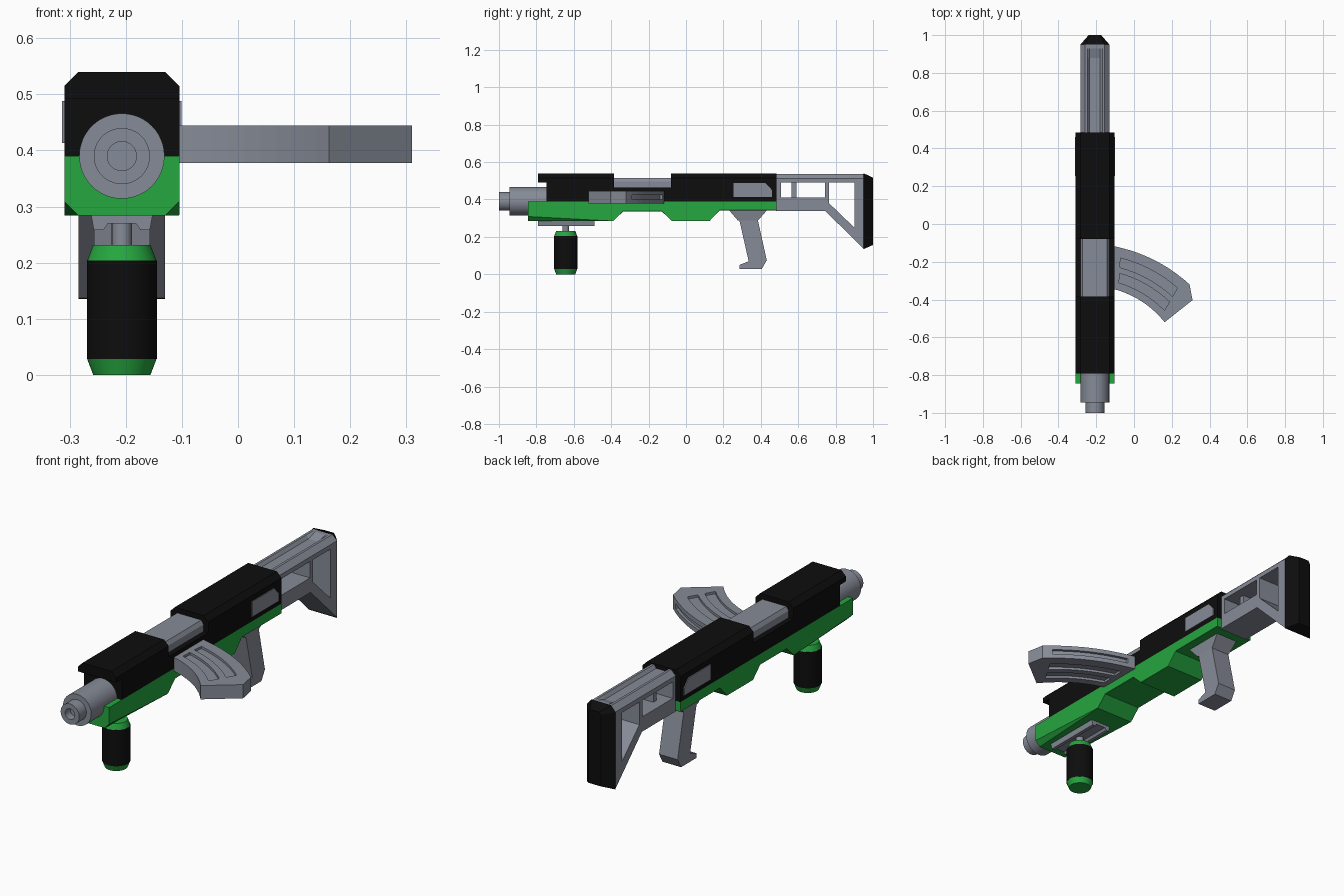
import bpy, bmesh, math
from mathutils import Vector

if "Cube" in bpy.data.objects:
    bpy.data.objects.remove(bpy.data.objects["Cube"])

CX = -0.207   # centre line of the body


def material(name, col):
    m = bpy.data.materials.new(name)
    m.diffuse_color = (*col, 1)
    m.use_nodes = True
    m.node_tree.nodes["Principled BSDF"].inputs["Base Color"].default_value = m.diffuse_color
    return m


BLACK = material("black", (0.004, 0.004, 0.004))
GREEN = material("green", (0.019, 0.385, 0.05))
GREY = material("grey", (0.24, 0.26, 0.31))


def loft(name, sections, mat, closed=False):
    """Skin a list of matching closed sections, capping the ends."""
    bm = bmesh.new()
    rings = [[bm.verts.new(p) for p in s] for s in sections]
    n = len(rings[0])
    pairs = list(zip(rings, rings[1:]))
    if closed:
        pairs.append((rings[-1], rings[0]))
    for a, b in pairs:
        for i in range(n):
            j = (i + 1) % n
            bm.faces.new((a[i], a[j], b[j], b[i]))
    if not closed:
        bm.faces.new(rings[0])
        bm.faces.new(rings[-1][::-1])
    bmesh.ops.recalc_face_normals(bm, faces=bm.faces)
    me = bpy.data.meshes.new(name)
    bm.to_mesh(me)
    bm.free()
    me.materials.append(mat)
    ob = bpy.data.objects.new(name, me)
    bpy.context.collection.objects.link(ob)
    return ob


def side_prism(name, yz, half, mat, x=CX):
    """Side profile extruded across the width."""
    return loft(name, [[(x + s * half, y, z) for y, z in yz] for s in (-1, 1)], mat)


def long_prism(name, half_xz, y0, y1, mat):
    """Mirrored half cross-section extruded along the length."""
    xz = half_xz + [(-x, z) for x, z in reversed(half_xz)]
    return loft(name, [[(CX + x, y, z) for x, z in xz] for y in (y0, y1)], mat)


def lathe(name, rz, origin, axis, mat, seg=48):
    """Turned part: (radius, distance) pairs around an axis."""
    secs = []
    for r, d in rz:
        ring = []
        for i in range(seg):
            a = 2 * math.pi * i / seg
            c, s = r * math.cos(a), r * math.sin(a)
            ring.append(Vector(origin) + Vector((c, d, s) if axis == 'Y' else (c, s, d)))
        secs.append(ring)
    ob = loft(name, secs, mat)
    bpy.ops.object.select_all(action='DESELECT')
    ob.select_set(True)
    bpy.context.view_layer.objects.active = ob
    bpy.ops.object.shade_smooth_by_angle(angle=math.radians(20))
    return ob


# Black upper body: tall chamfered ends with a low middle
W = 0.1025
tall = [(W, 0.39), (W, 0.515), (W - 0.025, 0.54)]
long_prism("upper_front", tall, -0.745, -0.385, BLACK)
long_prism("upper_rear", tall, -0.08, 0.485, BLACK)
long_prism("upper_middle", [(W, 0.39), (W, 0.463)], -0.385, -0.08, BLACK)
long_prism("front_hood", [(W, 0.492), (W, 0.515), (W - 0.025, 0.54)], -0.792, -0.745, BLACK)
long_prism("top_slide", [(0.077, 0.455), (0.077, 0.497), (0.065, 0.515)], -0.39, -0.075, GREY)

# Green lower body, front corners cut by a tapering chamfer
cut = 0.025
secs = []
for y, z, c in [(-0.845, 0.284, cut), (-0.39, 0.284, 0.001), (-0.335, 0.337, 0.001),
                (-0.13, 0.337, 0.001), (-0.075, 0.284, 0.001), (0.125, 0.284, 0.001),
                (0.18, 0.342, 0.001), (0.485, 0.342, 0.001)]:
    half = [(W, 0.39), (W, z + c), (W - c, z)]
    xz = half + [(-x, q) for x, q in reversed(half)]
    secs.append([(CX + x, y, q) for x, q in xz])
loft("lower_body", secs, GREEN)

# Grey plates on both sides
for s, side in ((1, "right"), (-1, "left")):
    side_prism("side_plate_" + side,
               [(0.255, 0.413), (0.46, 0.413), (0.46, 0.45), (0.425, 0.488), (0.255, 0.488)],
               0.004, GREY, CX + s * W)

# Barrel with stepped, hollow muzzle
lathe("barrel", [(0.076, -0.7), (0.076, -0.945), (0.05, -0.945), (0.05, -1.0),
                 (0.026, -1.0), (0.026, -0.96)], (CX, 0, 0.39), 'Y', GREY)

# Rail and front grip
long_prism("bottom_rail", [(0.055, 0.286), (0.05, 0.258), (0.033, 0.258), (0.025, 0.27)],
           -0.79, -0.49, GREY)
G = (CX, -0.643, 0)
lathe("front_grip_stem", [(0.018, 0.225), (0.018, 0.275)], G, 'Z', GREY)
lathe("front_grip_collar", [(0.062, 0.203), (0.051, 0.232)], G, 'Z', GREEN)
lathe("front_grip_sleeve", [(0.0625, 0.028), (0.0625, 0.204)], G, 'Z', BLACK)
lathe("front_grip_foot", [(0.051, 0), (0.062, 0.029)], G, 'Z', GREEN)

# Rear grip with flared mount
side_prism("rear_grip", [(0.283, 0.3), (0.335, 0.07), (0.285, 0.05), (0.285, 0.028),
                         (0.405, 0.028), (0.432, 0.075), (0.382, 0.3)], 0.05, GREY)
loft("rear_grip_mount", [[(CX + a * w, y, z) for a, y in ((-1, y0), (1, y0), (1, y1), (-1, y1))]
                         for w, y0, y1, z in ((0.05, 0.277, 0.385, 0.288),
                                              (0.06, 0.228, 0.435, 0.345))], GREY)

# Stock: grooved top beam, lower frame, posts and butt plate
secs = []
for y, d in ((0.48, 0.016), (0.88, 0.016), (0.93, 0.001), (0.95, 0.001)):
    half = [(0.077, 0.49), (0.077, 0.512), (0.052, 0.536), (0.04, 0.536), (0.028, 0.536 - d)]
    xz = half + [(-x, z) for x, z in reversed(half)]
    secs.append([(CX + x, y, z) for x, z in xz])
loft("stock_top_beam", secs, GREY)
side_prism("stock_frame", [(0.48, 0.338), (0.745, 0.338), (0.95, 0.137), (0.95, 0.495),
                           (0.9, 0.495), (0.9, 0.25), (0.765, 0.38), (0.765, 0.41),
                           (0.48, 0.41)], 0.077, GREY)
for name, y0, y1, h in (("stock_front_post", 0.48, 0.507, 0.077),
                        ("stock_middle_post", 0.565, 0.59, 0.03),
                        ("stock_rear_post", 0.742, 0.765, 0.077)):
    side_prism(name, [(y0, 0.4), (y1, 0.4), (y1, 0.495), (y0, 0.495)], h, GREY)
secs = []
for y, w, t, lo, sh, hi in ((0.95, 0.077, 0.052, 0.135, 0.512, 0.54),
                            (1.0, 0.033, 0.025, 0.157, 0.505, 0.517)):
    secs.append([(CX + x, y, z) for x, z in
                 ((w, lo), (w, sh), (t, hi), (-t, hi), (-w, sh), (-w, lo))])
loft("butt_plate", secs, BLACK)


# Curved side magazine: strips swept between an outer and an inner curve
def bez(a, b, c, s):
    return Vector(a) * (1 - s) ** 2 + Vector(b) * 2 * s * (1 - s) + Vector(c) * s * s


def mag_pt(s, t):
    outer = bez((-0.115, -0.116), (0.12, -0.161), (0.294, -0.32), s)
    inner = bez((-0.115, -0.342), (0.056, -0.387), (0.162, -0.52), s)
    return outer.lerp(inner, t)


MZ, MH = 0.411, 0.0335


def mag_strip(name, t0, t1, s0, s1, z0, z1):
    secs = []
    for i in range(11):
        s = s0 + (s1 - s0) * i / 10
        a, b = mag_pt(s, t0), mag_pt(s, t1)
        secs.append([(*a, MZ + z0), (*b, MZ + z0), (*b, MZ + z1), (*a, MZ + z1)])
    loft(name, secs, GREY)


mag_strip("magazine_core", 0.06, 0.98, 0, 1, -0.022, 0.022)
for sgn, lab in ((1, "upper"), (-1, "lower")):
    for k, (t0, t1) in enumerate(((0, 0.24), (0.46, 0.6), (0.82, 1))):
        zs = sorted((sgn * 0.012, sgn * MH))
        mag_strip(f"magazine_{lab}_rib_{k + 1}", t0, t1, 0, 1, *zs)
mag_strip("magazine_inner_edge", 0.9, 1, 0, 1, -MH, MH)
mag_strip("magazine_root", 0, 1, 0, 0.1, -MH, MH)
mag_strip("magazine_end", 0, 1, 0.9, 1, -MH, MH)
tip = [(0.294, -0.32), (0.31, -0.403), (0.162, -0.52)]
loft("magazine_tip", [[(x, y, MZ + z) for x, y in tip] for z in (-MH, MH)], GREY)
